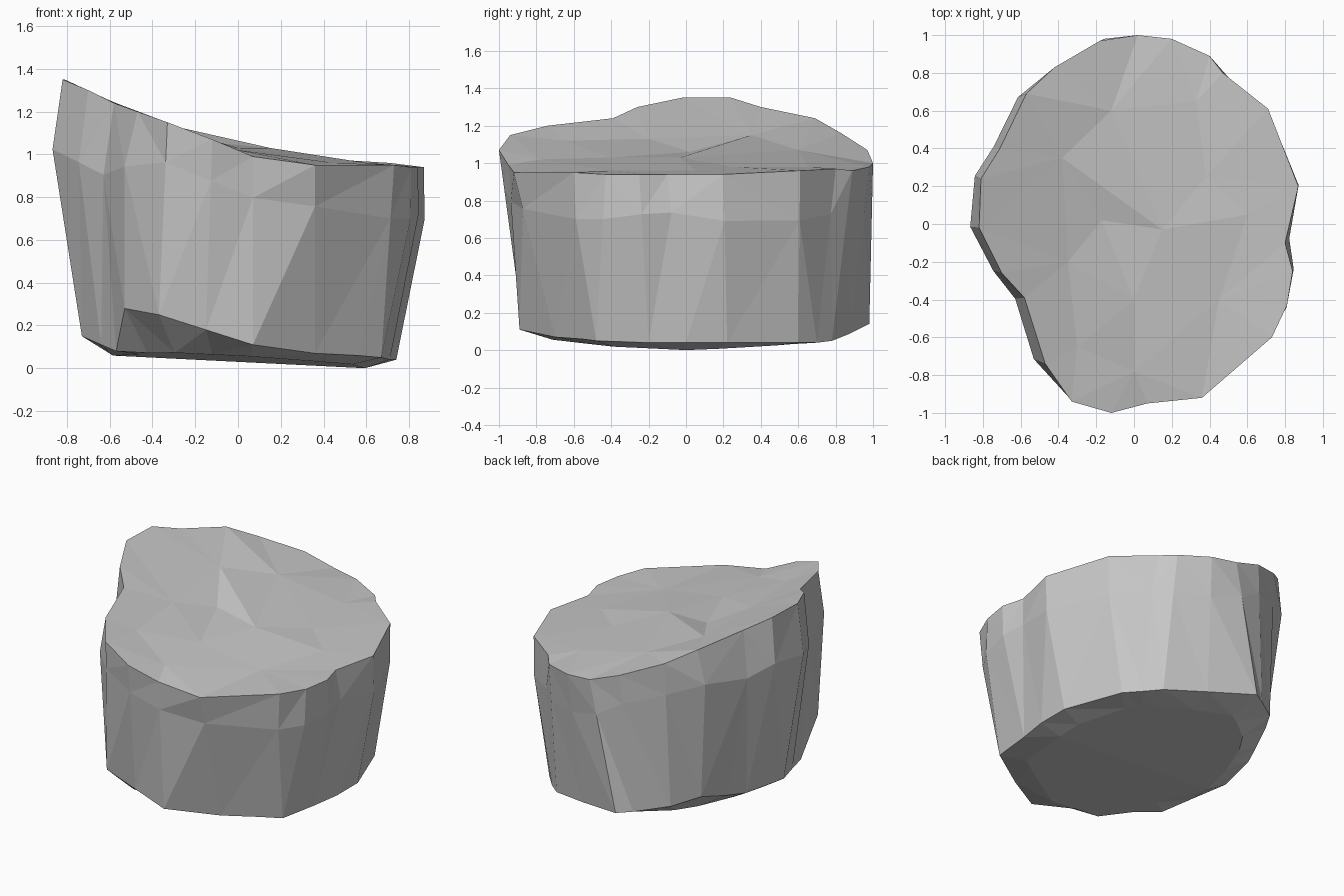
import bpy, bmesh, random
from mathutils import Vector
from mathutils.geometry import delaunay_2d_cdt

random.seed(4)
if "Cube" in bpy.data.objects:
    bpy.data.objects.remove(bpy.data.objects["Cube"])

# Matching outlines, counter-clockwise: the sloping top rim and the lower edge
TOP_RIM = [
    (.87, .2, .94), (.71, .61, .96), (.47, .8, .97), (.4, .89, .96),
    (.2, .98, .98), (.02, 1, 1), (-.18, .97, 1.07), (-.42, .83, 1.16),
    (-.57, .69, 1.24), (-.71, .4, 1.3), (-.81, .24, 1.35), (-.82, -.02, 1.35),
    (-.7, -.26, 1.3), (-.58, -.39, 1.24), (-.47, -.74, 1.2), (-.33, -.94, 1.15),
    (-.12, -1, 1.07), (.07, -.95, .99), (.36, -.92, .95), (.73, -.6, .95),
    (.81, -.43, .94), (.84, -.25, .94), (.8, -.1, .94)]
LOWER_EDGE = [
    (.74, .22, .04), (.6, .6, .04), (.51, .7, .04), (.42, .78, .05),
    (.15, .88, .09), (-.16, .98, .14), (-.25, .92, .15), (-.43, .78, .18),
    (-.54, .61, .21), (-.61, .43, .17), (-.66, .3, .15), (-.73, 0, .15),
    (-.64, -.22, .11), (-.57, -.41, .08), (-.53, -.65, .28), (-.37, -.87, .25),
    (-.15, -.88, .18), (.07, -.89, .11), (.36, -.7, .07), (.56, -.56, .06),
    (.67, -.48, .05), (.71, -.2, .04), (.74, 0, .04)]
# Low bumps and dips inside the top; a crease joins the first two
TOP_BUMPS = [
    (-.38, .35, 1.15), (.15, -.03, 1.03), (-.17, .02, 1.06), (-.12, .6, 1.07),
    (-.35, -.2, 1.13), (0, -.4, 1.03), (.45, -.4, .96), (.38, .25, .98),
    (.6, .05, .96), (.33, .65, .98), (0, -.78, 1.02), (-.3, -.65, 1.12)]


def shoulder_point(low, high):
    """Point on the side wall, bulging outward at the left and right."""
    p = Vector(low).lerp(Vector(high), random.uniform(.7, .8))
    if abs(p.x) > .45:
        p.x *= 1.045 if p.x > 0 else 1.09
    return p


def underside_point(low):
    """Point on the chamfered, slightly tilted base."""
    x, y = low[0] * .8, low[1] * .8
    return Vector((x, y, max(0, .03 - .05 * x + .04 * abs(y))))


def bridge(bm, lower, upper):
    """Join two matching loops with a wall of quads."""
    n = len(lower)
    for i in range(n):
        j = (i + 1) % n
        bm.faces.new((lower[i], lower[j], upper[j], upper[i]))


bm = bmesh.new()
add_loop = lambda points: [bm.verts.new(p) for p in points]

# Side walls
base = add_loop([underside_point(p) for p in LOWER_EDGE])
edge = add_loop(LOWER_EDGE)
shoulder = add_loop([shoulder_point(a, b) for a, b in zip(LOWER_EDGE, TOP_RIM)])
rim = add_loop(TOP_RIM)
for lower, upper in ((base, edge), (edge, shoulder), (shoulder, rim)):
    bridge(bm, lower, upper)

# Underside fan
centre = bm.verts.new((0, 0, .03))
for i, v in enumerate(base):
    bm.faces.new((base[(i + 1) % len(base)], v, centre))

# Faceted top, triangulated inside the rim
top = rim + add_loop(TOP_BUMPS)
n = len(rim)
outline = [(i, (i + 1) % n) for i in range(n)]
result = delaunay_2d_cdt([v.co.xy for v in top], outline + [(n, n + 1)],
                         [], 1, 1e-5)
faces, origins = result[2], result[3]
for face in faces:
    bm.faces.new([top[origins[i][0]] for i in face])

bmesh.ops.triangulate(bm, faces=[f for f in bm.faces if len(f.verts) > 3],
                      quad_method='SHORT_EDGE')
bmesh.ops.recalc_face_normals(bm, faces=bm.faces)
mesh = bpy.data.meshes.new("rock")
bm.to_mesh(mesh)
bm.free()

# Plain stone colour
stone = bpy.data.materials.new("stone_grey")
stone.use_nodes = True
colour = (.57, .57, .57, 1)
stone.diffuse_color = colour
stone.node_tree.nodes["Principled BSDF"].inputs["Base Color"].default_value = colour
mesh.materials.append(stone)

rock = bpy.data.objects.new("rock", mesh)
bpy.context.collection.objects.link(rock)
